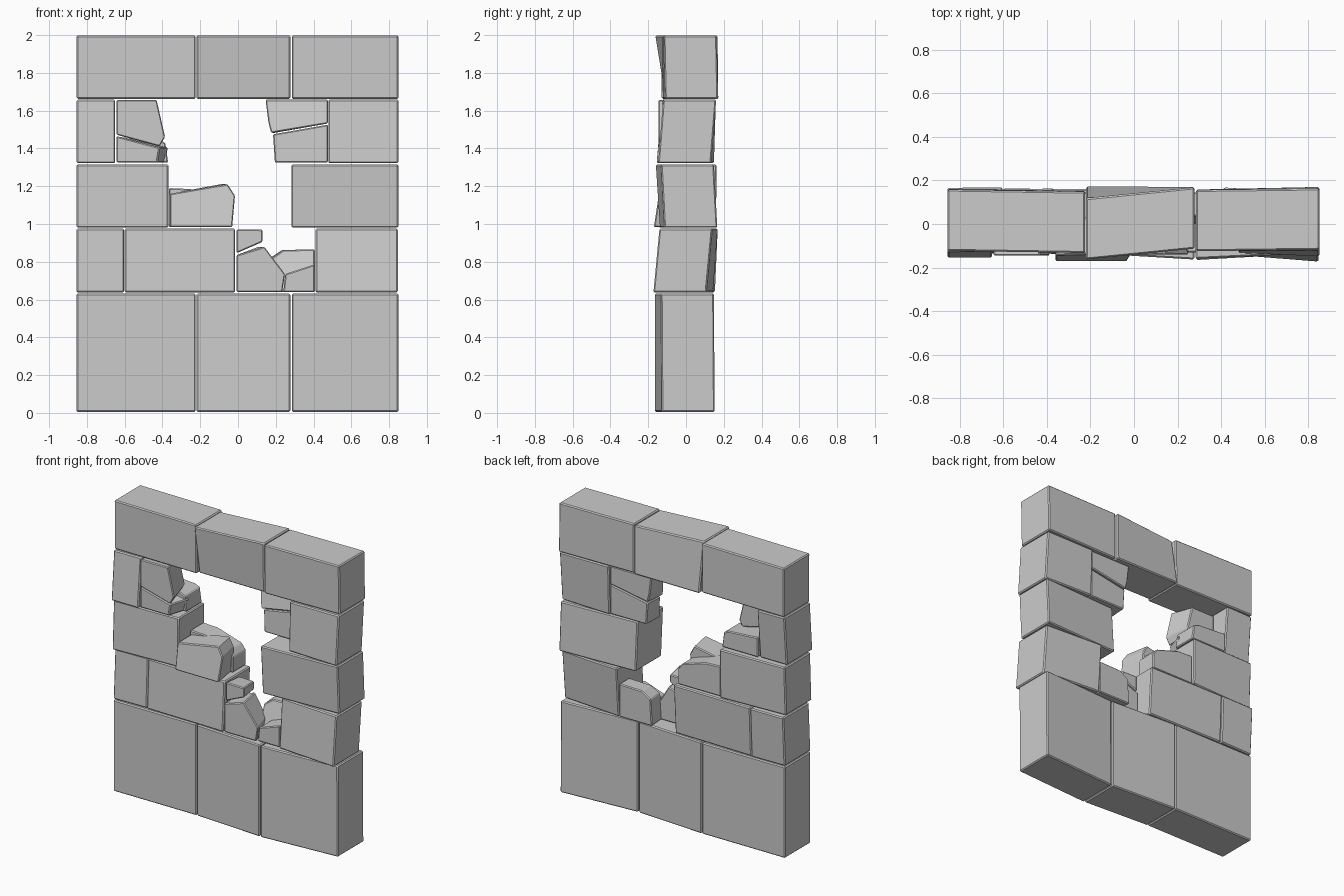
import bpy, bmesh

def finish(name, front, back, bevel):
    # Loft a front outline to a matching back outline, then chip the edges
    bm = bmesh.new()
    f = [bm.verts.new(p) for p in front]
    b = [bm.verts.new(p) for p in back]
    n = len(f)
    bm.faces.new(f)
    bm.faces.new(b[::-1])
    for i in range(n):
        j = (i + 1) % n
        bm.faces.new((f[i], b[i], b[j], f[j]))
    bmesh.ops.recalc_face_normals(bm, faces=bm.faces)
    mesh = bpy.data.meshes.new(name)
    bm.to_mesh(mesh)
    bm.free()
    ob = bpy.data.objects.new(name, mesh)
    bpy.context.collection.objects.link(ob)
    m = ob.modifiers.new("edge", 'BEVEL')
    m.width = bevel
    m.segments = 1
    m.limit_method = 'ANGLE'
    return ob

def block(name, x0, x1, z0, z1, shift=(0, 0, 0, 0)):
    # shift = depth offset at bottom-left, bottom-right, top-right, top-left
    pts = [(x0, z0), (x1, z0), (x1, z1), (x0, z1)]
    front = [(x, s - 0.133, z) for (x, z), s in zip(pts, shift)]
    back = [(x, s + 0.148, z) for (x, z), s in zip(pts, shift)]
    return finish(name, front, back, 0.007)

def shard(name, pts, y0, y1, anchor=None, sx=1, sz=1, tilt=0):
    # Broken stone: outline shrinks toward the anchor at the back
    ax, az = anchor or pts[0]
    zm = min(p[1] for p in pts)
    front = [(x, y0 + tilt * (z - zm), z) for x, z in pts]
    back = [(ax + (x - ax) * sx, y1, az + (z - az) * sz) for x, z in pts]
    return finish(name, front, back, 0.006)

# Foundation course
block("base_left", -0.855, -0.224, 0.005, 0.632)
block("base_middle", -0.22, 0.277, 0.005, 0.632, (0, -0.03, -0.03, 0))
block("base_right", 0.285, 0.85, 0.005, 0.632, (-0.032, 0.004, 0, -0.032))

# Second course
block("second_left", -0.855, -0.603, 0.638, 0.976, (0, 0.005, 0.02, 0.018))
block("second_middle", -0.6, -0.015, 0.638, 0.976, (0, -0.01, 0.01, 0.015))
block("second_right", 0.41, 0.846, 0.638, 0.976, (-0.005, -0.04, -0.008, 0.02))

# Third course
block("third_left", -0.855, -0.368, 0.981, 1.315, (-0.012, 0.01, 0.015, 0.003))
block("third_right", 0.282, 0.85, 0.981, 1.315, (-0.005, 0.018, 0, -0.027))

# Fourth course
block("fourth_left", -0.855, -0.65, 1.322, 1.658, (-0.022, -0.022, 0.01, 0.005))
block("fourth_right", 0.478, 0.85, 1.322, 1.658, (0, -0.015, 0.012, 0.01))

# Lintel course
block("lintel_left", -0.855, -0.224, 1.663, 1.998, (0.012, 0.004, 0, 0.01))
block("lintel_middle", -0.22, 0.277, 1.663, 1.998, (0.025, 0.022, 0.02, -0.03))
block("lintel_right", 0.285, 0.85, 1.663, 1.998, (0.01, 0.022, 0.015, 0.008))

# Broken stones, upper left of the opening
shard("upper_left_shard", [(-0.643, 1.472), (-0.415, 1.41), (-0.385, 1.46), (-0.43, 1.658), (-0.643, 1.658)],
      -0.145, 0.03, (-0.643, 1.56), 0.85, 0.8)
shard("upper_left_foot", [(-0.643, 1.325), (-0.428, 1.325), (-0.415, 1.405), (-0.643, 1.465)],
      -0.14, 0.0, (-0.643, 1.325), 1.2, 1)
shard("upper_left_back", [(-0.643, 1.325), (-0.37, 1.325), (-0.385, 1.43), (-0.42, 1.445), (-0.643, 1.46)],
      -0.03, 0.14)

# Broken stones, upper right of the opening
shard("upper_right_shard", [(0.175, 1.482), (0.476, 1.532), (0.476, 1.658), (0.145, 1.658), (0.16, 1.54)],
      0.0, 0.145, (0.476, 1.6), 0.95, 1, 0.2)
shard("upper_right_foot", [(0.195, 1.325), (0.476, 1.325), (0.476, 1.526), (0.185, 1.475)],
      0.005, 0.14, (0.476, 1.325), 0.97, 1, 0.05)

# Broken stones, left step
shard("left_step_front", [(-0.36, 0.983), (-0.03, 0.983), (-0.015, 1.15), (-0.055, 1.212), (-0.36, 1.16)],
      -0.17, 0.03, (-0.36, 0.983), 0.9, 1.0, 0.15)
shard("left_step_back", [(-0.365, 0.983), (-0.04, 0.983), (-0.04, 1.09), (-0.07, 1.13), (-0.25, 1.185), (-0.365, 1.19)],
      0.0, 0.145)

# Broken stones at the bottom of the opening
shard("sill_chip", [(-0.008, 0.845), (0.13, 0.905), (0.13, 0.97), (-0.008, 0.972)],
      -0.12, 0.02, (-0.008, 0.9), 0.85, 0.85)
shard("sill_left", [(-0.008, 0.64), (0.235, 0.64), (0.25, 0.735), (0.14, 0.88), (-0.008, 0.835)],
      -0.14, 0.03, (-0.008, 0.64), 0.8, 1)
shard("sill_right", [(0.24, 0.64), (0.407, 0.64), (0.407, 0.787), (0.25, 0.735)],
      -0.13, 0.02)
shard("sill_back", [(0.17, 0.64), (0.407, 0.64), (0.407, 0.866), (0.24, 0.862), (0.18, 0.82)],
      -0.03, 0.145, (0.407, 0.64), 1.05, 1, 0.3)
